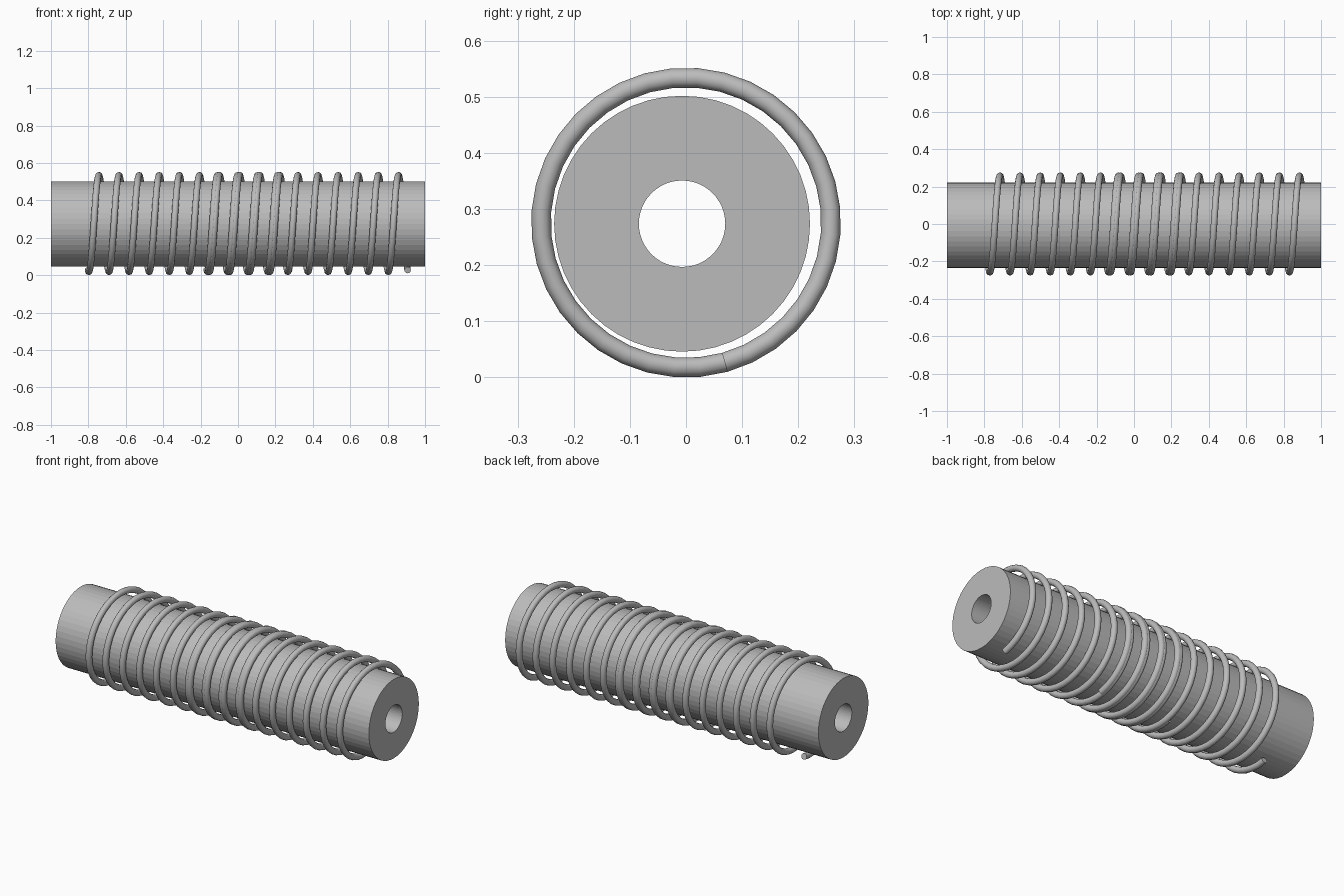
import bpy
import bmesh
from math import sin, cos, tau, radians

if "Cube" in bpy.data.objects:
    bpy.data.objects.remove(bpy.data.objects["Cube"], do_unlink=True)

grey = bpy.data.materials.new("plain grey")
grey.use_nodes = True
colour = (0.5, 0.5, 0.5, 1)
grey.diffuse_color = colour
grey.node_tree.nodes["Principled BSDF"].inputs["Base Color"].default_value = colour


def sweep(name, rings, closed, smooth_angle):
    """Skin a row of vertex rings; close it into a loop or cap both ends."""
    bm = bmesh.new()
    loops = [[bm.verts.new(p) for p in ring] for ring in rings]
    pairs = list(zip(loops, loops[1:]))
    if closed:
        pairs.append((loops[-1], loops[0]))
    else:
        bm.faces.new(loops[0])
        bm.faces.new(loops[-1])
    for a, b in pairs:
        for i in range(len(a)):
            j = (i + 1) % len(a)
            bm.faces.new((a[i], a[j], b[j], b[i]))
    bmesh.ops.recalc_face_normals(bm, faces=bm.faces)
    mesh = bpy.data.meshes.new(name)
    bm.to_mesh(mesh)
    bm.free()
    mesh.materials.append(grey)
    obj = bpy.data.objects.new(name, mesh)
    bpy.context.collection.objects.link(obj)
    bpy.ops.object.select_all(action='DESELECT')
    obj.select_set(True)
    bpy.context.view_layer.objects.active = obj
    bpy.ops.object.shade_smooth_by_angle(angle=radians(smooth_angle))
    return obj


# Hollow rod: rectangular wall section turned about the long axis
SIDES = 48
ROD_Y, ROD_Z = -0.007, 0.274
section = [(-1, 0.077), (1, 0.077), (1, 0.228), (-1, 0.228)]
sweep("hollow_rod",
      [[(x, ROD_Y + r * cos(tau * k / SIDES), ROD_Z + r * sin(tau * k / SIDES))
        for x, r in section] for k in range(SIDES)],
      True, 3)

# Two equal coil springs whose inner ends overlap at mid length
COIL_R, WIRE_R, PITCH, TURNS = 0.2585, 0.0175, 0.1075, 10
STEPS, WIRE_SIDES = 36, 12


def spring(name, start_x):
    rings = []
    for k in range(TURNS * STEPS + 1):
        turn = k / STEPS
        a = tau * turn - 0.27
        ring = []
        for s in range(WIRE_SIDES):
            b = tau * s / WIRE_SIDES
            r = COIL_R + WIRE_R * cos(b)
            ring.append((start_x + PITCH * turn + WIRE_R * sin(b),
                         -r * sin(a), 0.276 - r * cos(a)))
        rings.append(ring)
    return sweep(name, rings, False, 40)


spring("right_spring", -0.802)
spring("left_spring", -0.168)
